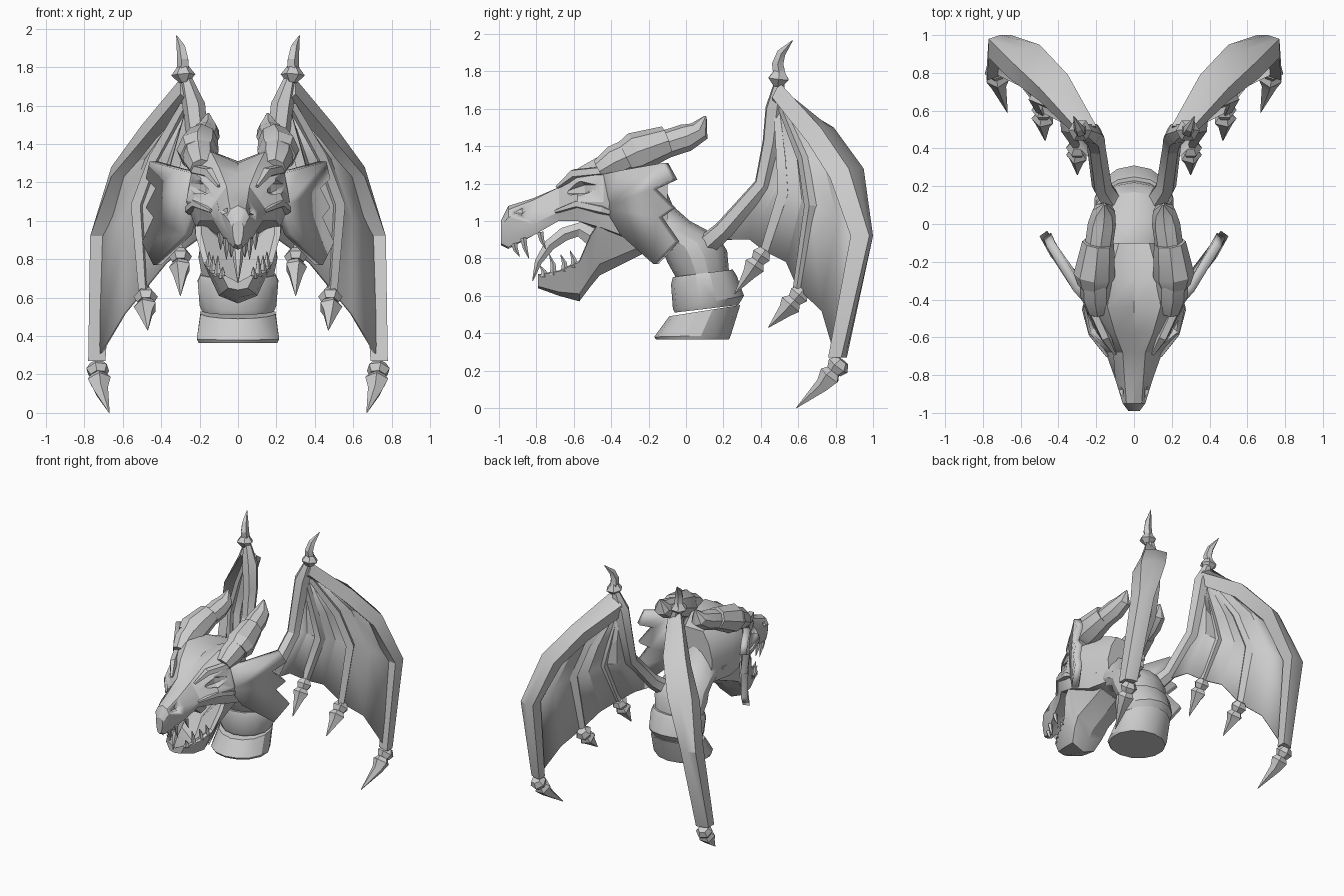
import bpy
import bmesh
import math
from mathutils import Vector, Quaternion

old = bpy.data.objects.get("Cube")
if old:
    bpy.data.objects.remove(old, do_unlink=True)

stone = bpy.data.materials.new("light grey stone")
stone.use_nodes = True
grey = (.6, .6, .6, 1)
stone.diffuse_color = grey
stone.node_tree.nodes["Principled BSDF"].inputs["Base Color"].default_value = grey


def make(name, verts, faces, mirror=False, thickness=0):
    """Create a mesh object, optionally mirrored across x and solidified."""
    mesh = bpy.data.meshes.new(name)
    mesh.from_pydata([tuple(v) for v in verts], [], faces)
    bm = bmesh.new()
    bm.from_mesh(mesh)
    bmesh.ops.recalc_face_normals(bm, faces=bm.faces)
    bm.to_mesh(mesh)
    bm.free()
    obj = bpy.data.objects.new(name, mesh)
    bpy.context.scene.collection.objects.link(obj)
    mesh.materials.append(stone)
    bpy.ops.object.select_all(action="DESELECT")
    bpy.context.view_layer.objects.active = obj
    obj.select_set(True)
    bpy.ops.object.shade_smooth_by_angle(angle=math.radians(28))
    if thickness:
        solid = obj.modifiers.new("thickness", "SOLIDIFY")
        solid.thickness = thickness
        solid.offset = 0
    if mirror:
        obj.modifiers.new("mirror", "MIRROR").use_mirror_merge = False
    return obj


def loft(name, rings, **options):
    """Skin a row of equal-length rings and cap both ends."""
    n = len(rings[0])
    verts = [v for ring in rings for v in ring]
    faces = [(r * n + i, r * n + (i + 1) % n, (r + 1) * n + (i + 1) % n, (r + 1) * n + i)
             for r in range(len(rings) - 1) for i in range(n)]
    faces += [tuple(range(n)), tuple(range(len(verts) - n, len(verts)))]
    return make(name, verts, faces, **options)


def tube(name, path, sides=6, **options):
    """Sweep a polygon along points given as (x, y, z, radius)."""
    points = [Vector(p[:3]) for p in path]
    rings, last, turn = [], Vector((0, 0, 1)), Quaternion()
    for i, p in enumerate(path):
        tangent = (points[min(i + 1, len(path) - 1)] - points[max(i - 1, 0)]).normalized()
        turn = last.rotation_difference(tangent) @ turn
        last = tangent
        angles = [math.tau * k / sides for k in range(sides)]
        rings.append([points[i] + turn @ Vector((math.cos(a) * p[3], math.sin(a) * p[3], 0))
                      for a in angles])
    return loft(name, rings, **options)


def profile_loft(name, stations):
    """Loft symmetric cross-sections, each a y position and a half outline."""
    rings = []
    for y, half in stations:
        right = [(x, y, z) for x, z in half]
        rings.append(right + [(-x, y, z) for x, y, z in right[-2:0:-1]])
    return loft(name, rings)


def neck_ring(name, sections, sides=14):
    """Loft ovals given by front point, back point and half width."""
    rings = []
    for front, back, width in sections:
        f, b = Vector((0, *front)), Vector((0, *back))
        angles = [math.tau * k / sides for k in range(sides)]
        rings.append([(f + b) / 2 + (b - f) / 2 * math.cos(a) + Vector((width * math.sin(a), 0, 0))
                      for a in angles])
    return loft(name, rings)


# Neck: three overlapping collars, the last bending into the skull
neck_ring("neck_base", [((-.16, .365), (.23, .365), .21), ((-.17, .38), (.24, .39), .22),
                        ((-.09, .49), (.29, .55), .2)])
neck_ring("neck_middle", [((-.06, .51), (.28, .55), .19), ((-.07, .53), (.31, .6), .205),
                          ((-.08, .66), (.27, .71), .215), ((-.07, .7), (.25, .74), .2)])
neck_ring("neck_top", [((-.05, .69), (.23, .73), .19), ((-.1, .78), (.22, .84), .21),
                       ((-.12, .83), (.17, .92), .2), ((-.15, .85), (.02, 1), .18),
                       ((-.22, .85), (-.07, 1.08), .17), ((-.32, .85), (-.14, 1.24), .14)])

# Skull and upper jaw
skull = profile_loft("skull", [
    (-.99, [(0, 1), (.02, .99), (.03, .97), (.025, .92), (.015, .88), (0, .87)]),
    (-.95, [(0, 1.08), (.04, 1.06), (.06, 1.02), (.05, .93), (.025, .86), (0, .85)]),
    (-.82, [(0, 1.12), (.05, 1.11), (.1, 1.05), (.1, .98), (.08, .92), (0, .95)]),
    (-.68, [(0, 1.18), (.06, 1.18), (.11, 1.11), (.15, 1.05), (.13, 1), (0, 1.03)]),
    (-.58, [(0, 1.24), (.1, 1.28), (.19, 1.22), (.24, 1.1), (.2, 1), (0, 1.03)]),
    (-.44, [(0, 1.3), (.14, 1.36), (.24, 1.26), (.27, 1.1), (.22, .96), (0, .94)]),
    (-.28, [(0, 1.31), (.13, 1.36), (.21, 1.26), (.22, 1.1), (.19, .9), (0, .85)]),
    (-.1, [(0, 1.29), (.08, 1.29), (.13, 1.2), (.16, 1.08), (.15, .9), (0, .83)])])

# Nostrils and eye sockets carved out of the skull
for label, start, end, size in [("nostril", (.06, -.92, 1.045), (.09, -.85, 1.065), .025),
                                ("eye", (.15, -.66, 1.15), (.26, -.46, 1.19), .045)]:
    for side in (-1, 1):
        a, b = Vector(start), Vector(end)
        a.x, b.x = a.x * side, b.x * side
        cutter = tube(label + "_cutter", [(*a, .004), (*a.lerp(b, .5), size), (*b, .004)])
        cutter.hide_render = True
        cut = skull.modifiers.new(label, "BOOLEAN")
        cut.operation, cut.solver, cut.object = "DIFFERENCE", "EXACT", cutter
        bpy.context.view_layer.objects.active = skull
        bpy.ops.object.modifier_apply(modifier=cut.name)
        bpy.data.objects.remove(cutter, do_unlink=True)

# Brow and cheek ridges
tube("brow_ridges", [(.1, -.69, 1.18, .01), (.15, -.6, 1.25, .03), (.22, -.45, 1.265, .03),
                     (.22, -.36, 1.22, .01)], sides=5, mirror=True)
tube("cheek_ridges", [(.14, -.7, 1.05, .01), (.22, -.58, 1.09, .025), (.255, -.45, 1.06, .025),
                      (.24, -.36, 1.03, .01)], sides=5, mirror=True)

# Lower jaw, a thin trough open to the mouth
profile_loft("lower_jaw", [
    (-.79, [(0, .64), (.05, .65), (.08, .71), (.065, .715), (0, .68)]),
    (-.68, [(0, .6), (.09, .62), (.14, .73), (.12, .735), (0, .65)]),
    (-.57, [(0, .57), (.1, .61), (.18, .78), (.155, .79), (0, .65)]),
    (-.51, [(0, .65), (.13, .7), (.22, .92), (.19, .93), (0, .72)]),
    (-.46, [(0, .71), (.14, .77), (.22, 1), (.19, 1), (0, .8)]),
    (-.2, [(0, .84), (.14, .88), (.19, 1), (.15, 1), (0, .9)])])

# Tongue and teeth
tube("tongue", [(0, -.48, .9, .06), (0, -.57, .955, .045), (0, -.65, .93, .042),
                (0, -.73, .87, .035), (0, -.79, .78, .022), (0, -.82, .68, .003)])
for y, x, z, length in [(-.92, .035, .88, .07), (-.87, .06, .91, .11), (-.78, .09, .94, .09)]:
    tube("upper_teeth", [(x, y, z, .018), (x, y + .01, z - length / 2, .013),
                         (x, y + .03, z - length, .002)], sides=5, mirror=True)
for y, x, z, length in [(-.76, .08, .7, .06), (-.71, .105, .71, .11),
                        (-.65, .13, .73, .09), (-.6, .15, .75, .09)]:
    tube("lower_teeth", [(x, y, z, .02), (x, y, z + length / 2, .014),
                         (x, y - .02, z + length, .002)], sides=5, mirror=True)

# Horns: two collars and a slanted blade tip
tube("horn_bases", [(.19, -.46, 1.27, .06), (.2, -.38, 1.32, .085), (.205, -.27, 1.37, .085)],
     sides=8, mirror=True)
tube("horn_collars", [(.21, -.32, 1.34, .09), (.21, -.27, 1.365, .11), (.19, -.1, 1.425, .085)],
     sides=8, mirror=True)
tube("horn_tips", [(.19, -.14, 1.4, .075), (.17, 0, 1.445, .075), (.16, .07, 1.48, .06),
                   (.155, .105, 1.56, .006)], sides=8, mirror=True)

# Jagged ear frills
frill = [(.22, -.43, 1.25), (.3, -.34, 1.27), (.44, -.11, 1.31), (.46, -.06, 1.22),
         (.41, -.17, 1.17), (.46, -.07, 1.07), (.42, -.14, 1.02), (.48, -.05, .89),
         (.42, -.16, .77), (.26, -.34, .93), (.22, -.42, 1.07)]
make("ear_frills", frill, [tuple(range(len(frill)))], mirror=True, thickness=.05)

# Wing arms rising from the neck
tube("wing_arms", [(.12, .12, .88, .06), (.17, .2, .95, .055), (.2, .41, 1.19, .05),
                   (.21, .46, 1.42, .055), (.23, .48, 1.6, .06), (.27, .5, 1.74, .03)],
     mirror=True)

# Broad leading finger: inner edge, outer edge and depth toward the membrane
rings = []
for inner, outer, depth in [((.2, .52, 1.66), (.3, .5, 1.74), (0, -.04, -.08)),
                            ((.35, .79, 1.5), (.5, .72, 1.5), (0, -.07, -.08)),
                            ((.5, .95, 1.28), (.66, .87, 1.28), (0, -.1, -.05)),
                            ((.65, 1, .92), (.77, .98, .92), (0, -.1, 0)),
                            ((.69, .86, .27), (.78, .83, .27), (0, -.07, 0))]:
    m, o, d = Vector(inner), Vector(outer), Vector(depth)
    bulge = (m + o) / 2 - d * .1
    rings.append([m, bulge, o, o + d, m + d])
loft("wing_leading_fingers", rings, mirror=True)

# Membrane stretched between arm and fingers, its hem arched between the claws
columns = [[(.23, .48, 1.64), (.21, .46, 1.4), (.2, .41, 1.2), (.17, .2, .9)],
           [(.24, .48, 1.65), (.32, .51, 1.32), (.36, .52, 1.15), (.3, .42, .84)],
           [(.25, .49, 1.66), (.43, .63, 1.33), (.52, .67, 1.08), (.49, .6, .64)],
           [(.27, .5, 1.67), (.57, .79, 1.31), (.7, .9, .94), (.73, .8, .28)]]
sheet = []
for a, b in zip(columns, columns[1:]):
    folds = [(Vector(p) + Vector(q)) / 2 + Vector((-.02, .03, 0)) for p, q in zip(a, b)]
    folds[-1].z += (Vector(a[-1]) - Vector(b[-1])).length * .12
    sheet += [a, folds]
sheet.append(columns[-1])
rows = len(columns[0])
make("wing_membranes", [p for column in sheet for p in column],
     [(c * rows + r, c * rows + r + 1, (c + 1) * rows + r + 1, (c + 1) * rows + r)
      for c in range(len(sheet) - 1) for r in range(rows - 1)], mirror=True, thickness=.015)
for column in columns[1:3]:
    tube("wing_ribs", [(*p, r) for p, r in zip(column, (.02, .035, .04, .03))],
         sides=4, mirror=True)


def claw(name, base, middle, tip, size):
    """A flared cuff followed by a bent, pointed blade."""
    a, b, t = Vector(base), Vector(middle), Vector(tip)
    step = (b - a).normalized() * size
    tube(name + "_cuffs", [(*(a - step * .7), size * .6), (*(a - step * .1), size),
                           (*(a + step * .5), size * .7)], mirror=True)
    tube(name + "_claws", [(*(a + step * .3), size * .5), (*(a + step), size),
                           (*b, size * .65), (*t, .002)], sides=5, mirror=True)


claw("outer_wing", (.73, .81, .22), (.715, .73, .12), (.67, .59, 0), .063)
claw("middle_wing", (.48, .6, .6), (.48, .53, .52), (.47, .44, .43), .063)
claw("inner_wing", (.3, .4, .81), (.3, .34, .72), (.3, .26, .61), .06)

# Spikes crowning the wings
tube("wing_top_cuffs", [(.28, .49, 1.72, .025), (.285, .495, 1.76, .063), (.285, .5, 1.81, .025)],
     mirror=True)
tube("wing_top_spikes", [(.285, .5, 1.78, .035), (.285, .49, 1.84, .032), (.295, .51, 1.9, .025),
                         (.32, .57, 1.965, .002)], sides=5, mirror=True)
